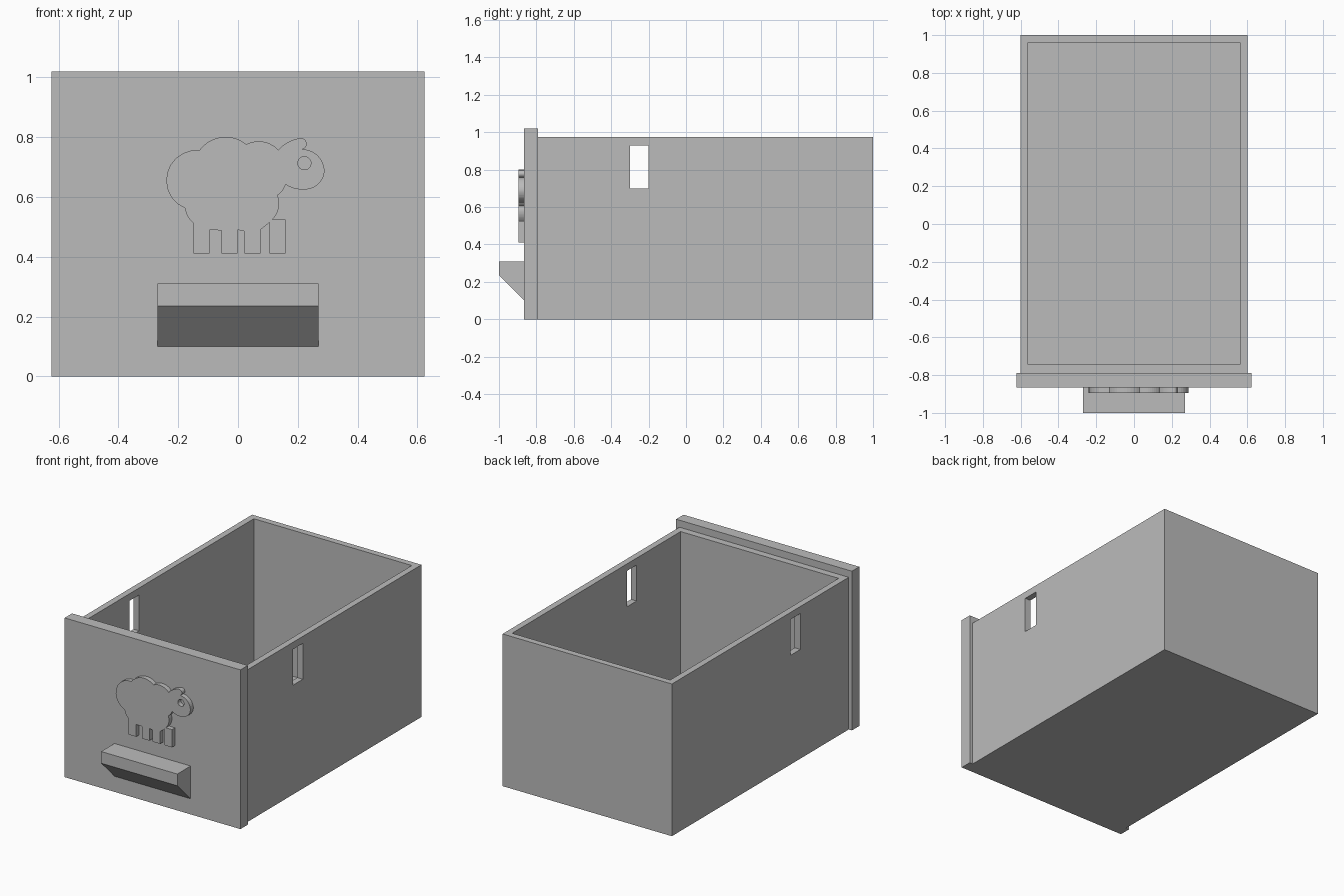
import bpy, bmesh, math
from mathutils import Vector

cube = bpy.data.objects.get("Cube")
if cube:
    bpy.data.objects.remove(cube, do_unlink=True)

grey = bpy.data.materials.new("plain grey")
grey.use_nodes = True
colour = (0.5, 0.5, 0.5, 1)
grey.diffuse_color = colour
grey.node_tree.nodes["Principled BSDF"].inputs["Base Color"].default_value = colour


def prism(name, outline, offset):
    """Extrude a closed planar outline along an offset."""
    bm = bmesh.new()
    face = bm.faces.new([bm.verts.new(p) for p in outline])
    ext = bmesh.ops.extrude_face_region(bm, geom=[face], use_keep_orig=True)
    moved = [v for v in ext["geom"] if isinstance(v, bmesh.types.BMVert)]
    bmesh.ops.translate(bm, verts=moved, vec=offset)
    bmesh.ops.recalc_face_normals(bm, faces=bm.faces)
    mesh = bpy.data.meshes.new(name)
    bm.to_mesh(mesh)
    bm.free()
    mesh.materials.append(grey)
    obj = bpy.data.objects.new(name, mesh)
    bpy.context.collection.objects.link(obj)
    return obj


def box(name, x, y, z):
    base = [(x[0], y[0], z[0]), (x[1], y[0], z[0]), (x[1], y[1], z[0]), (x[0], y[1], z[0])]
    return prism(name, base, (0, 0, z[1] - z[0]))


def cut(target, cutter):
    cutter.hide_render = True
    cutter.hide_set(True)
    mod = target.modifiers.new(cutter.name, 'BOOLEAN')
    mod.operation, mod.solver, mod.object = 'DIFFERENCE', 'EXACT', cutter


def arc(a, via, b, steps=10):
    """Points after a up to b on the circle through three points."""
    a, via, b = Vector(a), Vector(via), Vector(b)
    p, q = via - a, b - a
    d = 2 * (p.x * q.y - p.y * q.x)
    off = Vector((q.y * p.length_squared - p.y * q.length_squared,
                  p.x * q.length_squared - q.x * p.length_squared)) / d
    centre, r = a + off, off.length
    start, mid, end = (math.atan2(*(v - centre).yx) for v in (a, via, b))
    turn = 2 * math.pi
    sweep = (end - start) % turn
    if (mid - start) % turn > sweep:
        sweep -= turn
    return [(centre.x + r * math.cos(start + sweep * i / steps),
             centre.y + r * math.sin(start + sweep * i / steps)) for i in range(1, steps + 1)]


# Open drawer box with a slot through both side walls
drawer = box("drawer_box", (-0.6, 0.6), (-0.79, 1), (0, 0.975))
cut(drawer, box("cavity_cutter", (-0.56, 0.56), (-0.745, 0.96), (0.04, 1.2)))
cut(drawer, box("slot_cutter", (-0.8, 0.8), (-0.3, -0.2), (0.7, 0.93)))

# Front panel and wedge handle
box("front_panel", (-0.623, 0.623), (-0.865, -0.79), (0, 1.02))
prism("handle", [(-0.27, -0.865, 0.31), (-0.27, -1, 0.31), (-0.27, -1, 0.235),
                 (-0.27, -0.865, 0.1)], (0.54, 0, 0))

# Raised sheep: woolly back, ear, head and chest as arcs, clockwise
outline = [(-0.148, 0.411), (-0.148, 0.512)]
for via, end in [((-0.168, 0.535), (-0.177, 0.562)),
                 ((-0.24, 0.655), (-0.129, 0.756)),
                 ((-0.042, 0.801), (0.028, 0.776)),
                 ((0.075, 0.786), (0.135, 0.757)),
                 ((0.165, 0.782), (0.205, 0.796)),
                 ((0.228, 0.785), (0.215, 0.759)),
                 ((0.27, 0.735), (0.289, 0.682)),
                 ((0.268, 0.642), (0.222, 0.625)),
                 ((0.19, 0.628), (0.159, 0.642)),
                 ((0.148, 0.62), (0.132, 0.605)),
                 ((0.137, 0.57), (0.115, 0.525))]:
    outline += arc(outline[-1], via, end)

# Legs, from the front pair to the hind pair
outline.append((0.159, 0.525))
for right, left, top in [(0.159, 0.106, 0.515), (0.075, 0.022, 0.485),
                         (-0.002, -0.055, 0.488), (-0.095, None, None)]:
    if right < 0.1:
        outline.append((right, 0.49))
    outline.append((right, 0.411))
    if left is not None:
        outline += [(left, 0.411), (left, top)]
sheep = prism("sheep", [(x, -0.895, z) for x, z in outline], (0, 0.03, 0))

# Eye hole
ring = [(0.222 + 0.022 * math.cos(t * math.pi / 16), -0.92,
         0.713 + 0.022 * math.sin(t * math.pi / 16)) for t in range(32)]
cut(sheep, prism("eye_cutter", ring, (0, 0.1, 0)))
